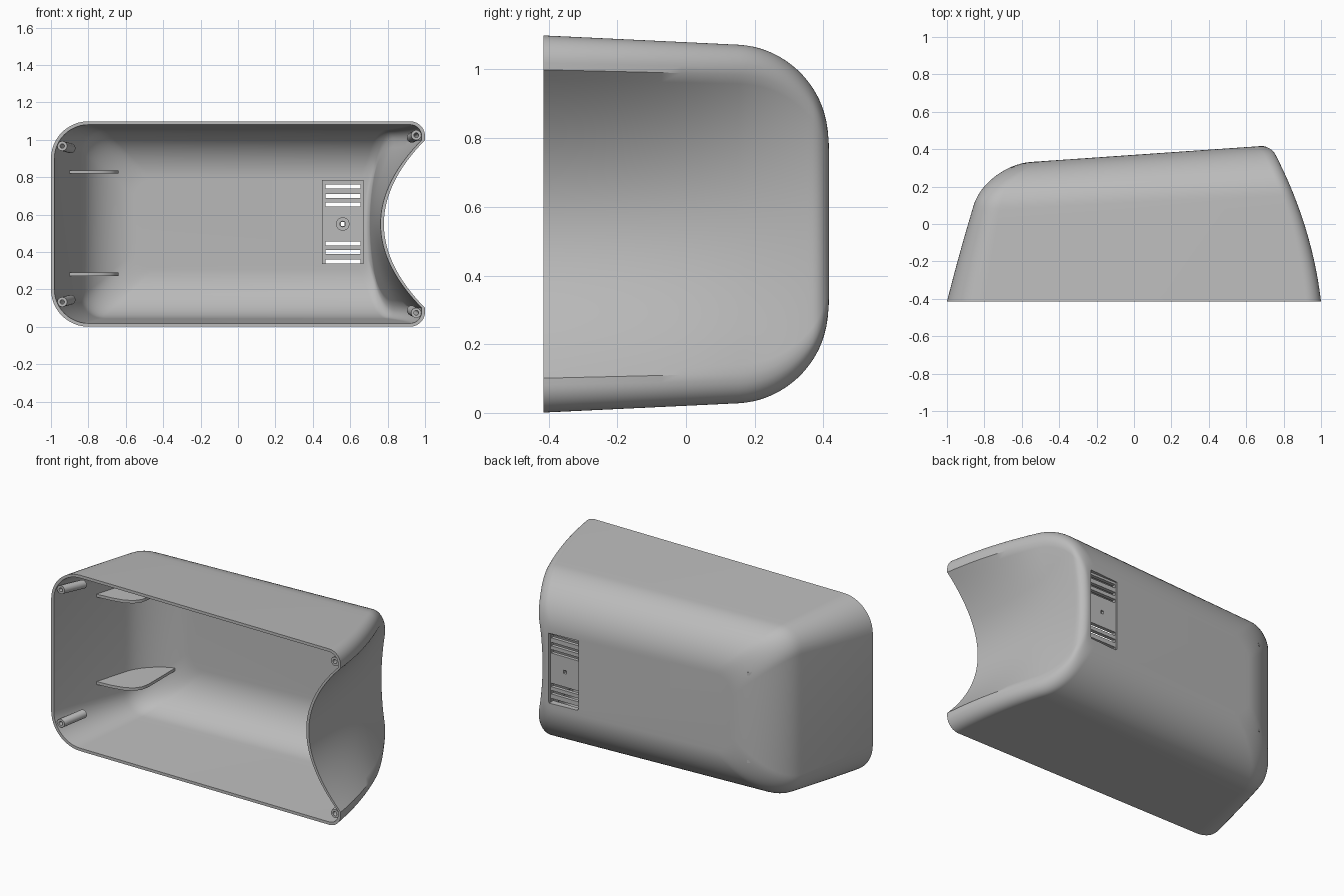
import bpy, bmesh, math
from mathutils import Vector

cube = bpy.data.objects.get("Cube")
if cube:
    bpy.data.objects.remove(cube)

grey = bpy.data.materials.new("plain grey")
grey.use_nodes = True
grey.diffuse_color = (0.5, 0.5, 0.5, 1)
grey.node_tree.nodes["Principled BSDF"].inputs["Base Color"].default_value = (0.5, 0.5, 0.5, 1)

FRONT, BACK, WALL, MID = -0.415, 0.418, 0.018, 0.55


def finish(name, bm):
    bmesh.ops.recalc_face_normals(bm, faces=bm.faces)
    mesh = bpy.data.meshes.new(name)
    bm.to_mesh(mesh)
    bm.free()
    mesh.materials.append(grey)
    ob = bpy.data.objects.new(name, mesh)
    bpy.context.collection.objects.link(ob)
    return ob


def smooth(ob):
    bpy.ops.object.select_all(action='DESELECT')
    ob.select_set(True)
    bpy.context.view_layer.objects.active = ob
    bpy.ops.object.shade_smooth_by_angle(angle=math.radians(35))


# Housing: cross-sections stacked from the open front to the closed back
def inset(y, radius, d):
    r = radius - d
    a = max(0, y - (BACK - d - r))
    return r - math.sqrt(max(0, r * r - a * a))


def section(y, d):
    t = (y - FRONT) / (BACK - FRONT)
    half = 0.549 - 0.04 * t - d - inset(y, 0.27, d)
    left = -1 + 0.2 * t + 0.03 * t * t - 0.02 * t + d + inset(y, 0.24, d)
    edge = inset(y, 0.05, d) + d
    right = 1 - 0.1 * t - 0.17 * t * t - edge
    hollow = max(0, right - (0.78 - 0.06 * t - edge))
    rl, rr = 0.2 - 0.08 * t - d, 0.08 - 0.02 * t - d
    pts = []

    def corner(cx, cz, r, start):
        for i in range(13):
            a = math.radians(start + 90 * i / 12)
            pts.append((cx + r * math.cos(a), cz + r * math.sin(a)))

    corner(left + rl, half - rl, rl, 90)
    corner(left + rl, -half + rl, rl, 180)
    corner(right - rr, -half + rr, rr, 270)
    span = half - rr - 0.02
    for i in range(33):
        u = -1 + i / 16
        pts.append((right - hollow * (1 - u * u), u * span))
    corner(right - rr, half - rr, rr, 0)
    # the back wall slopes forward towards the left end
    return [(x, y + 0.069 * (x - 0.7) * t, MID + z) for x, z in pts]


def levels(d):
    r, back = 0.27 - d, BACK - d
    start = back - r
    ys = [FRONT + (start - FRONT) * i / 10 for i in range(10)]
    return ys + [start + r * math.sin(math.pi / 2 * i / 20) for i in range(21)]


def bridge(bm, a, b):
    n = len(a)
    for i in range(n):
        bm.faces.new((a[i], a[(i + 1) % n], b[(i + 1) % n], b[i]))


bm = bmesh.new()
skins = []
for d in (0, WALL):
    rings = [[bm.verts.new(p) for p in section(y, d)] for y in levels(d)]
    for a, b in zip(rings, rings[1:]):
        bridge(bm, a, b)
    bm.faces.new(rings[-1])
    skins.append(rings)
bridge(bm, skins[0][0], skins[1][0])
housing = finish("housing", bm)


# Vent panel: a pad inside, a shallow pocket outside, slots and a screw hole
def add_box(bm, lo, hi):
    box = bmesh.ops.create_cube(bm, size=1)["verts"]
    for v in box:
        v.co = [l + (h - l) * (c + 0.5) for l, h, c in zip(lo, hi, v.co)]


def boolean(tool, operation):
    tool.hide_render = True
    bpy.context.view_layer.objects.active = housing
    mod = housing.modifiers.new(tool.name, 'BOOLEAN')
    mod.operation, mod.object, mod.solver = operation, tool, 'EXACT'
    bpy.ops.object.modifier_apply(modifier=mod.name)
    bpy.data.objects.remove(tool)


bm = bmesh.new()
add_box(bm, (0.45, 0.372, 0.335), (0.67, 0.398, 0.785))
boolean(finish("vent_pad", bm), 'UNION')

bm = bmesh.new()
add_box(bm, (0.46, 0.394, 0.345), (0.66, 0.5, 0.775))
boolean(finish("pocket_cutter", bm), 'DIFFERENCE')

bm = bmesh.new()
for side in (-1, 1):
    for offset in (0.105, 0.15, 0.2):
        z = MID + side * offset
        add_box(bm, (0.467, 0.3, z - 0.011), (0.655, 0.5, z + 0.011))
boolean(finish("slot_cutter", bm), 'DIFFERENCE')

bm = bmesh.new()
add_box(bm, (0.55, 0.3, MID - 0.01), (0.57, 0.5, MID + 0.01))
boolean(finish("hole_cutter", bm), 'DIFFERENCE')
smooth(housing)


# Screw posts: hollow tubes running back from the rim
def tube(name, start, end, outer, inner, floor=False):
    bm = bmesh.new()
    start, end = Vector(start), Vector(end)
    rings = []
    for p, r in ((start, inner), (start, outer), (end, outer), (end, inner)):
        rings.append([bm.verts.new(p + Vector((r * math.cos(a), 0, r * math.sin(a))))
                      for a in (math.tau * i / 24 for i in range(24))])
    for i in range(4):
        bridge(bm, rings[i], rings[(i + 1) % 4])
    if floor:
        bm.faces.new(rings[3])
    smooth(finish(name, bm))


for label, side in (("upper", 1), ("lower", -1)):
    tube(label + "_right_post", (-0.94, -0.405, MID + side * 0.417),
         (-0.895, -0.25, MID + side * 0.405), 0.026, 0.012, True)
    tube(label + "_left_post", (0.953, -0.405, MID + side * 0.475),
         (0.93, -0.25, MID + side * 0.462), 0.027, 0.013, True)
tube("vent_post", (0.56, 0.31, MID), (0.56, 0.385, MID), 0.036, 0.015)

# Support ribs: thin shelves in the right end with a rounded front corner
outline = [(-0.91, -0.11), (-0.8, -0.1), (-0.73, -0.085), (-0.68, -0.06),
           (-0.65, -0.02), (-0.64, 0.03), (-0.64, 0.31), (-0.72, 0.27), (-0.82, 0.16)]
for label, z in (("upper", 0.828), ("lower", 0.282)):
    bm = bmesh.new()
    rings = [[bm.verts.new((x, y, z + dz)) for x, y in outline] for dz in (-0.009, 0.009)]
    bridge(bm, *rings)
    for ring in rings:
        bm.faces.new(ring)
    smooth(finish(label + "_rib", bm))
